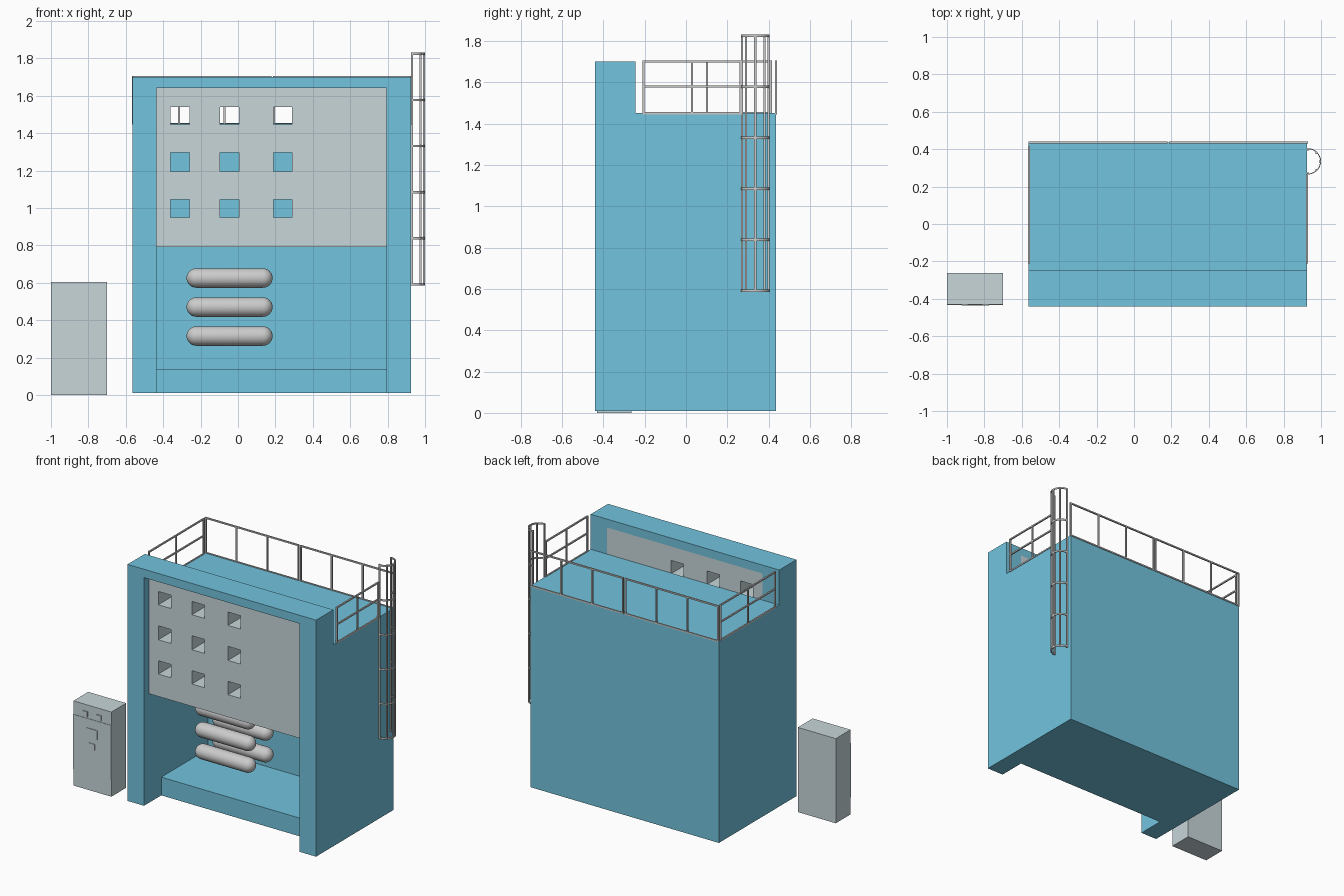
import bpy, bmesh
from math import sin, cos, pi
from mathutils import Vector

if "Cube" in bpy.data.objects:
    bpy.data.objects.remove(bpy.data.objects["Cube"])


def material(name, rgb):
    m = bpy.data.materials.new(name)
    m.diffuse_color = (*rgb, 1)
    m.use_nodes = True
    m.node_tree.nodes["Principled BSDF"].inputs["Base Color"].default_value = m.diffuse_color
    return m


BLUE = material("blue_paint", (0.17, 0.55, 0.73))
PALE = material("pale_grey", (0.58, 0.67, 0.70))


def finish(bm, name, mat=None):
    bmesh.ops.recalc_face_normals(bm, faces=bm.faces)
    me = bpy.data.meshes.new(name)
    bm.to_mesh(me)
    bm.free()
    ob = bpy.data.objects.new(name, me)
    bpy.context.collection.objects.link(ob)
    if mat:
        me.materials.append(mat)
    return ob


def add_box(bm, x, y, z):
    vs = bmesh.ops.create_cube(bm, size=1)["verts"]
    for v in vs:
        v.co = Vector([(r[0] + r[1]) / 2 + c * (r[1] - r[0]) for r, c in zip((x, y, z), v.co)])


def box(name, x, y, z, mat=None):
    bm = bmesh.new()
    add_box(bm, x, y, z)
    return finish(bm, name, mat)


def add_prism(bm, pts, offset):
    f = bm.faces.new([bm.verts.new(p) for p in pts])
    new = bmesh.ops.extrude_face_region(bm, geom=[f], use_keep_orig=True)["geom"]
    bmesh.ops.translate(bm, vec=offset, verts=[g for g in new if isinstance(g, bmesh.types.BMVert)])


X0, X1, L, R = -0.565, 0.925, -0.435, 0.795   # outer sides, opening sides
MID = -0.245                                  # back of the front frame

# Front arch frame
bm = bmesh.new()
arch = [(X0, .01), (X0, 1.7), (X1, 1.7), (X1, .01), (R, .01), (R, 1.64), (L, 1.64), (L, .01)]
add_prism(bm, [(x, -0.44, z) for x, z in arch], (0, MID + 0.44, 0))
finish(bm, "front_frame", BLUE)

# Hollow main housing
housing = box("housing", (X0, X1), (MID, 0.435), (0.01, 1.45), BLUE)
cutter = box("cavity_cutter", (L, R), (-0.6, 0.28), (0.14, 1.36))
cutter.hide_render = True
cutter.hide_set(True)
cut = housing.modifiers.new("cavity", "BOOLEAN")
cut.object = cutter
cut.solver = "EXACT"

# Front panel with a 3 x 3 set of window holes
xs = [L, -0.36, -0.26, -0.095, 0.005, 0.19, 0.29, R]
zs = [0.79, 0.95, 1.045, 1.195, 1.295, 1.445, 1.54, 1.64]
bm = bmesh.new()
grid = [[bm.verts.new((x, -0.385, z)) for z in zs] for x in xs]
for i in range(7):
    for j in range(7):
        if not (i % 2 and j % 2):
            bm.faces.new((grid[i][j], grid[i + 1][j], grid[i + 1][j + 1], grid[i][j + 1]))
new = bmesh.ops.extrude_face_region(bm, geom=bm.faces[:], use_keep_orig=True)["geom"]
bmesh.ops.translate(bm, vec=(0, 0.14, 0), verts=[g for g in new if isinstance(g, bmesh.types.BMVert)])
finish(bm, "window_panel", PALE)


# Six round-ended tanks, lathed about x
def tank(name, y, z, x0=-0.275, x1=0.185, r=0.052):
    bm = bmesh.new()
    prof = []
    for cx, start in ((x0 + r, pi), (x1 - r, pi / 2)):
        for k in range(9):
            a = start - k * pi / 16
            prof.append(bm.verts.new((cx + r * cos(a), y, z + r * sin(a))))
    edges = [bm.edges.new(p) for p in zip(prof, prof[1:])]
    bmesh.ops.spin(bm, geom=prof + edges, cent=(0, y, z), axis=(1, 0, 0),
                   angle=2 * pi, steps=32, use_duplicate=False)
    bmesh.ops.remove_doubles(bm, verts=bm.verts, dist=1e-4)
    ob = finish(bm, name)
    ob.data.shade_smooth()


for row, y in enumerate((-0.075, 0.12)):
    for n, z in enumerate((0.315, 0.47, 0.625)):
        tank(f"tank_{row}_{n}", y, z)


# Roof railings: along axis 0 (x) or 1 (y)
def railing(name, axis, a, b, fixed, bays, levels, t=0.005):
    bm = bmesh.new()

    def bar(u, z):
        w = (fixed - t, fixed + t)
        add_box(bm, *((u, w) if axis == 0 else (w, u)), z)

    for z in levels:
        bar((a, b), (z - t, z + t))
    for k in range(bays + 1):
        c = a + t + (b - a - 2 * t) * k / bays
        bar((c - t, c + t), (1.445, 1.705))
    finish(bm, name)


railing("back_railing_left", 0, X0, 0.178, 0.435, 3, (1.45, 1.70))
railing("back_railing_right", 0, 0.188, 0.93, 0.435, 3, (1.45, 1.70))
railing("left_railing", 1, -0.21, 0.415, -0.561, 2, (1.45, 1.58, 1.70))
railing("right_railing", 1, -0.21, 0.268, 0.924, 2, (1.45, 1.58, 1.70))

# Ladder cage: half hoops joined by upright bars
bm = bmesh.new()
CX, CY, RO = 0.93, 0.335, 0.07


def arc(r, rev=False):
    ang = [-pi / 2 + pi * k / 16 for k in range(17)]
    return [(CX + r * cos(a), CY + r * sin(a)) for a in (ang[::-1] if rev else ang)]


for k in range(6):
    z = 0.585 + k * 0.2466
    add_prism(bm, [(x, y, z) for x, y in arc(RO) + arc(RO - 0.005, True)], (0, 0, 0.012))
for k in range(5):
    a = -pi / 2 + k * pi / 4
    x, y, h = CX + (RO - .006) * cos(a), CY + (RO - .006) * sin(a), 0.005
    add_box(bm, (x - h, x + h), (y - h, y + h), (0.585, 1.83))
finish(bm, "ladder_cage")

# Control cabinet with a door and raised buttons
box("control_cabinet", (-1, -0.7), (-0.43, -0.263), (0, 0.605), PALE)
box("cabinet_door", (-1, -0.7), (-0.433, -0.43), (0.12, 0.51), PALE)
for n, (x, z, w, h) in enumerate([(-.905, .54, .037, .037), (-.795, .54, .037, .037),
                                  (-.852, .412, .09, .065), (-.85, .32, .045, .042)]):
    box(f"cabinet_button_{n}", (x - w / 2, x + w / 2), (-0.437, -0.43), (z - h / 2, z + h / 2), PALE)
